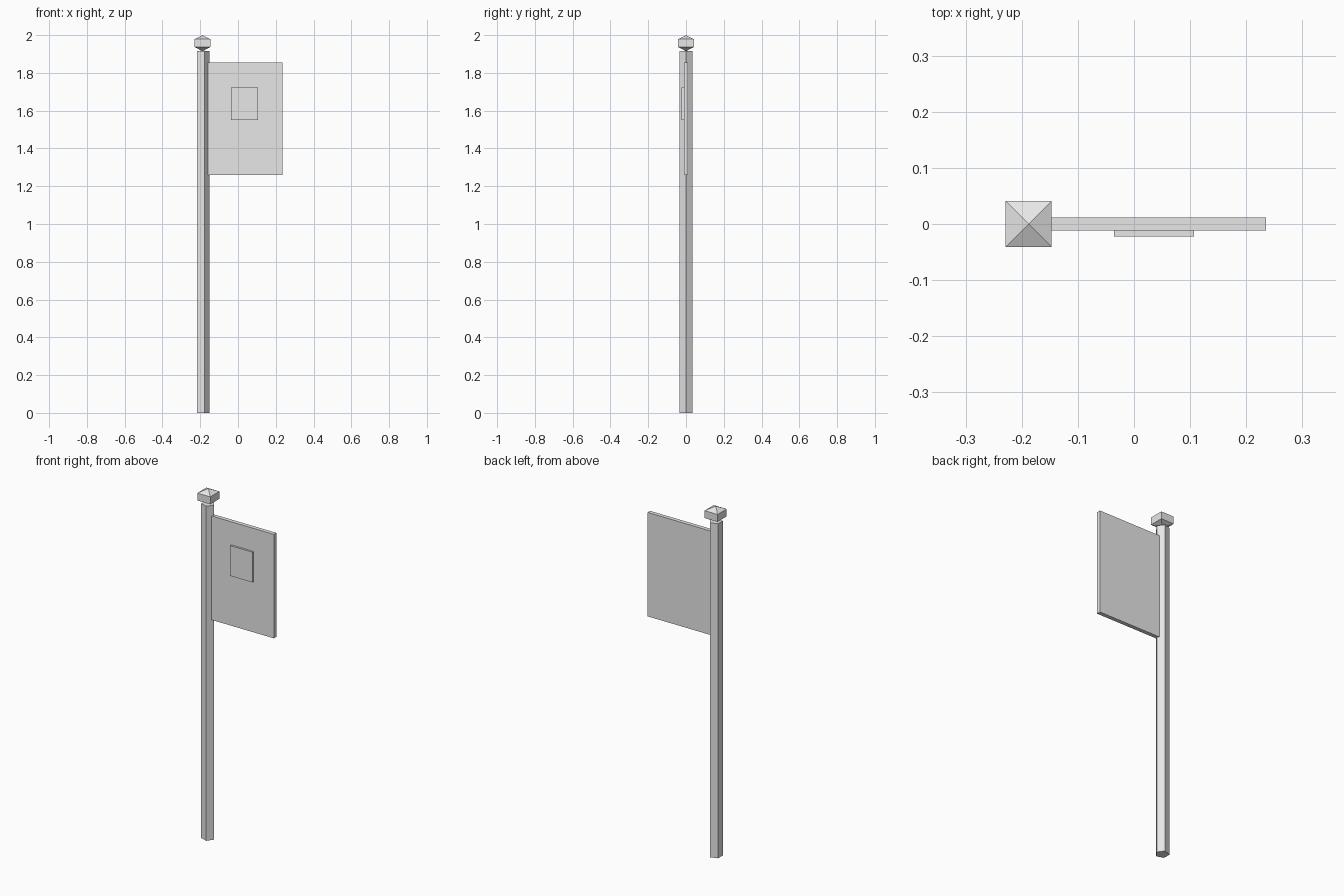
import bpy
import math

if "Cube" in bpy.data.objects:
    bpy.data.objects.remove(bpy.data.objects["Cube"])

grey = bpy.data.materials.new("light_grey")
grey.diffuse_color = (0.8, 0.8, 0.8, 1)
grey.use_nodes = True
grey.node_tree.nodes["Principled BSDF"].inputs["Base Color"].default_value = grey.diffuse_color
POLE_X = -0.188


def finish(name):
    obj = bpy.context.object
    obj.name = name
    obj.data.materials.append(grey)
    return obj


def box(name, lo, hi):
    center = [(a + b) / 2 for a, b in zip(lo, hi)]
    bpy.ops.mesh.primitive_cube_add(size=1, location=center)
    obj = finish(name)
    obj.scale = [b - a for a, b in zip(lo, hi)]


# Five-sided pole with one corner pointing along +x
bpy.ops.mesh.primitive_cylinder_add(vertices=5, radius=0.037, depth=1.915,
                                    location=(POLE_X, 0, 1.915 / 2),
                                    rotation=(0, 0, -math.pi / 2))
finish("pole")

# Eight-faced finial, square in plan, balanced on the pole top
bpy.ops.mesh.primitive_uv_sphere_add(segments=4, ring_count=2, radius=1,
                                     location=(POLE_X, 0, 1.9575),
                                     rotation=(0, 0, math.pi / 4))
finial = finish("finial")
finial.scale = (0.0475 * math.sqrt(2), 0.0475 * math.sqrt(2), 0.0425)

# Banner panel with its edge set into the pole
box("banner", (-0.162, -0.0115, 1.26), (0.235, 0.0115, 1.855))

# Raised emblem plate on the front of the banner
box("emblem_plate", (-0.036, -0.0225, 1.55), (0.107, -0.0115, 1.723))
